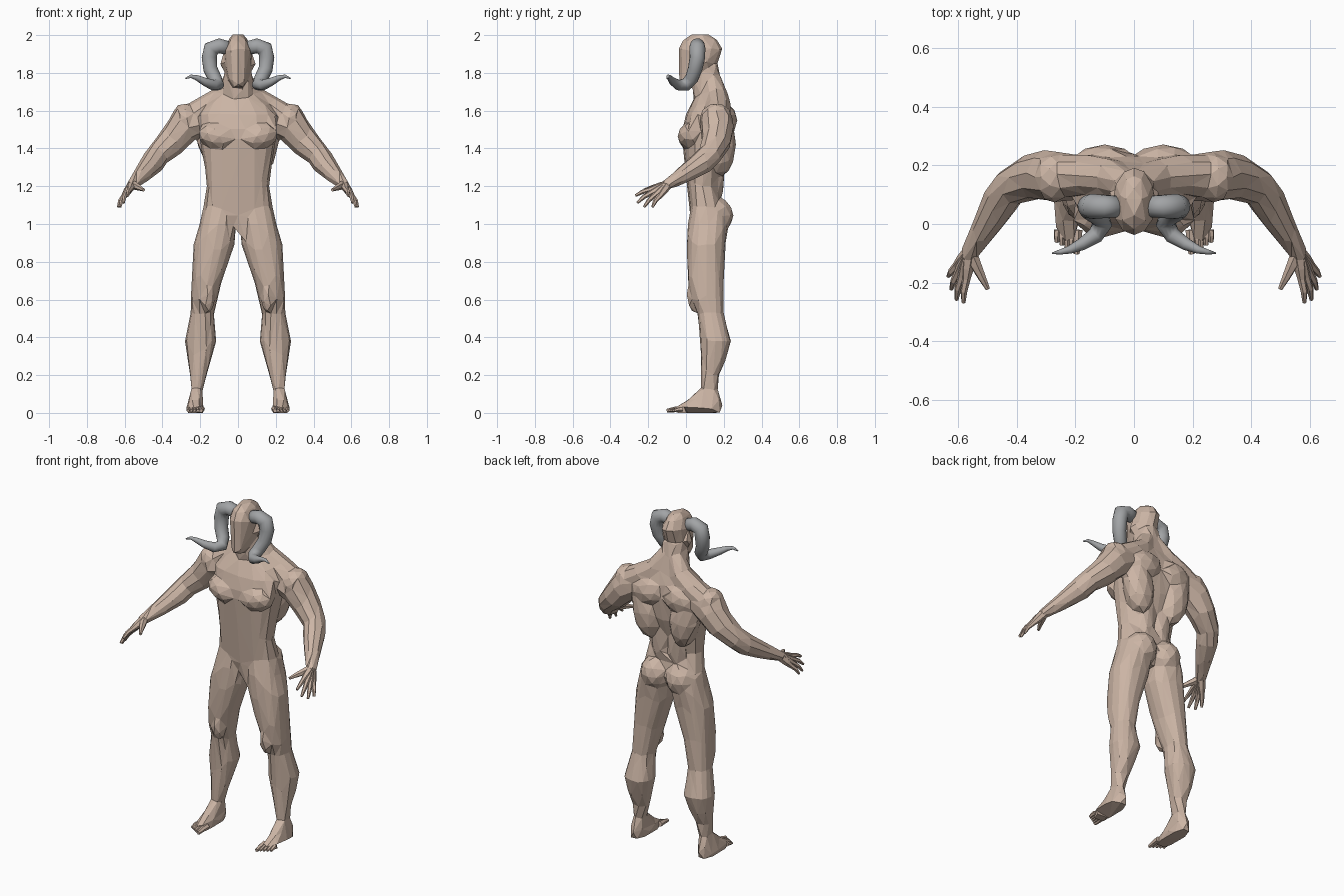
import bpy, bmesh, math
from mathutils import Vector, Matrix

if "Cube" in bpy.data.objects:
    bpy.data.objects.remove(bpy.data.objects["Cube"])

def material(name, rgb):
    m = bpy.data.materials.new(name)
    m.diffuse_color = (*rgb, 1)
    m.use_nodes = True
    m.node_tree.nodes["Principled BSDF"].inputs["Base Color"].default_value = m.diffuse_color
    return m

SKIN = material("warm skin", (0.60, 0.46, 0.375))
HORN = material("grey horn", (0.36, 0.37, 0.38))

def skin_rings(bm, rings):
    """Bridge closed rings of points and cap both ends."""
    vs = [[bm.verts.new(p) for p in r] for r in rings]
    n = len(vs[0])
    faces = [bm.faces.new((a[i], a[(i + 1) % n], b[(i + 1) % n], b[i]))
             for a, b in zip(vs, vs[1:]) for i in range(n)]
    faces += [bm.faces.new(vs[0][::-1]), bm.faces.new(vs[-1])]
    bmesh.ops.recalc_face_normals(bm, faces=faces)

def stack(bm, rows, n=16, power=0.85):
    """Horizontal cross-sections: (z, x centre, half width, y front, y back)."""
    def sp(v):
        return math.copysign(abs(v) ** power, v)
    rings = []
    for z, xc, rx, yf, yb in rows:
        cy, ry = (yf + yb) / 2, (yb - yf) / 2
        rings.append([(xc + rx * sp(math.cos(2 * math.pi * i / n)),
                       cy + ry * sp(math.sin(2 * math.pi * i / n)), z) for i in range(n)])
    skin_rings(bm, rings)

def tube(bm, pts, n=10):
    """Round limb along a path of (x, y, z, radius)."""
    P = [Vector(p[:3]) for p in pts]
    u = None
    rings = []
    for i, p in enumerate(P):
        t = (P[min(i + 1, len(P) - 1)] - P[max(i - 1, 0)]).normalized()
        u = t.orthogonal() if u is None else u - t * u.dot(t)
        u.normalize()
        w = t.cross(u)
        rings.append([p + pts[i][3] * (u * math.cos(2 * math.pi * k / n)
                      + w * math.sin(2 * math.pi * k / n)) for k in range(n)])
    skin_rings(bm, rings)

def blob(bm, c, r, tilt=0):
    """Ellipsoid muscle, tilted about the y axis."""
    m = (Matrix.Translation(c) @ Matrix.Rotation(tilt, 4, 'Y')
         @ Matrix.Diagonal((*r, 1)))
    bmesh.ops.create_icosphere(bm, subdivisions=2, radius=1, matrix=m)

def mirror(bm):
    d = bmesh.ops.duplicate(bm, geom=bm.verts[:] + bm.edges[:] + bm.faces[:])["geom"]
    for v in d:
        if isinstance(v, bmesh.types.BMVert):
            v.co.x *= -1
    bmesh.ops.reverse_faces(bm, faces=[f for f in d if isinstance(f, bmesh.types.BMFace)])

def finish(bm, name, mat, smooth=False):
    me = bpy.data.meshes.new(name)
    bm.to_mesh(me)
    bm.free()
    me.materials.append(mat)
    for p in me.polygons:
        p.use_smooth = smooth
    ob = bpy.data.objects.new(name, me)
    bpy.context.collection.objects.link(ob)
    return ob

# ---- body: limbs and muscles for one side, mirrored, then the trunk
bm = bmesh.new()
# leg
stack(bm, [(1.08, .10, .085, .025, .21), (1.0, .105, .098, .01, .225), (.9, .125, .108, .005, .21),
           (.8, .145, .096, .005, .205), (.7, .165, .08, .01, .20), (.6, .18, .07, .03, .20),
           (.53, .188, .062, .06, .20), (.46, .195, .071, .07, .215), (.38, .198, .083, .075, .238),
           (.28, .205, .062, .08, .21), (.2, .21, .045, .08, .175), (.12, .218, .031, .08, .165),
           (.04, .22, .035, .06, .185)])
# foot
stack(bm, [(0, .226, .044, -.055, .185), (.03, .226, .047, -.06, .193),
           (.065, .224, .038, 0, .188), (.12, .22, .03, .065, .17)])
# arm
tube(bm, [(.22, .16, 1.55, .085), (.29, .165, 1.51, .09), (.35, .16, 1.435, .079),
          (.425, .125, 1.365, .064), (.452, .085, 1.325, .064), (.495, .01, 1.275, .051),
          (.55, -.08, 1.22, .033), (.57, -.115, 1.2, .028)])
# trapezius
tube(bm, [(.03, .14, 1.76, .05), (.08, .16, 1.67, .065), (.16, .17, 1.615, .07), (.25, .165, 1.56, .075)])
blob(bm, (.27, .16, 1.56), (.07, .088, .085), .6)       # shoulder
blob(bm, (.10, .035, 1.465), (.115, .08, .075), -.2)    # chest
blob(bm, (.125, .185, 1.42), (.09, .08, .17), .15)      # flank
blob(bm, (.10, .195, 1.55), (.12, .077, .09), .2)       # shoulder blade
blob(bm, (.055, .15, 1.24), (.06, .055, .14))           # lower back
blob(bm, (.085, .165, 1.045), (.088, .087, .095))       # buttock
blob(bm, (.16, .05, .62), (.04, .045, .09))             # thigh muscle above knee
blob(bm, (.077, .085, 1.855), (.012, .03, .04))         # ear
mirror(bm)
# trunk
stack(bm, [(.985, 0, .07, .04, .18), (1.05, 0, .185, .02, .20), (1.12, 0, .18, .015, .19),
           (1.2, 0, .165, .005, .17), (1.3, 0, .175, -.005, .19), (1.4, 0, .195, -.015, .225),
           (1.5, 0, .205, -.02, .235), (1.58, 0, .21, .0, .235), (1.64, 0, .16, .03, .225),
           (1.68, 0, .11, .05, .21)], power=.8)
# neck
stack(bm, [(1.58, 0, .10, .02, .22), (1.66, 0, .092, .04, .22), (1.74, 0, .082, .035, .19),
           (1.84, 0, .065, .03, .17)])
# head
stack(bm, [(1.725, 0, .028, -.03, .06), (1.76, 0, .05, -.037, .10), (1.82, 0, .066, -.035, .15),
           (1.88, 0, .074, -.038, .18), (1.93, 0, .072, -.038, .193), (1.975, 0, .052, -.015, .165),
           (2.003, 0, .025, .03, .12)], n=12, power=1)
body = finish(bm, "body", SKIN)

# fuse the parts and reduce them to large flat facets
bpy.context.view_layer.objects.active = body
body.select_set(True)
rm = body.modifiers.new("fuse", 'REMESH')
rm.mode, rm.voxel_size = 'VOXEL', .011
bpy.ops.object.modifier_apply(modifier="fuse")
tris = sum(len(p.vertices) - 2 for p in body.data.polygons)
dm = body.modifiers.new("facets", 'DECIMATE')
dm.ratio = 1300 / tris
dm.use_symmetry, dm.symmetry_axis = True, 'X'
bpy.ops.object.modifier_apply(modifier="facets")
for p in body.data.polygons:
    p.use_smooth = False
if not body.data.materials:
    body.data.materials.append(SKIN)

# ---- hands: overlapping finger tubes fan out from the wrist to form the palm
bm = bmesh.new()
wrist = Vector((.56, -.095, 1.21))
for knuckle, tip in [((.572, -.188, 1.182), (.582, -.268, 1.150)),
                     ((.588, -.180, 1.168), (.606, -.258, 1.112)),
                     ((.599, -.163, 1.155), (.624, -.222, 1.090)),
                     ((.606, -.142, 1.145), (.634, -.178, 1.090))]:
    mid = Vector(knuckle).lerp(Vector(tip), .5) + Vector((.004, -.003, .004))
    tube(bm, [(*wrist, .025), (*wrist.lerp(Vector(knuckle), .6), .021),
              (*knuckle, .014), (*mid, .012), (*tip, .007)], n=6)
# thumb
tube(bm, [(*wrist, .024), (.54, -.14, 1.2, .02), (.518, -.185, 1.19, .014), (.499, -.222, 1.18, .008)], n=6)
mirror(bm)
finish(bm, "hands", SKIN)

# ---- toes
bm = bmesh.new()
for i in range(5):
    x, r = .193 + .017 * i, (.015 if i == 0 else .011)
    tube(bm, [(x, -.02, .02, r * 1.2), (x + .002, -.06 + .005 * i, .018, r),
              (x + .003, -.102 + .01 * i, .011, r * .7)], n=6)
mirror(bm)
finish(bm, "toes", SKIN)

# ---- curled horns
bm = bmesh.new()
tube(bm, [(.045, .06, 1.93, .036), (.10, .06, 1.943, .04), (.142, .06, 1.928, .043), (.152, .06, 1.88, .041),
          (.146, .048, 1.82, .038), (.122, .03, 1.77, .036), (.108, 0, 1.738, .034), (.132, -.04, 1.735, .028),
          (.18, -.07, 1.755, .021), (.22, -.088, 1.775, .014), (.25, -.095, 1.782, .009), (.279, -.1, 1.77, .003)],
     n=14)
mirror(bm)
finish(bm, "horns", HORN, smooth=True)
